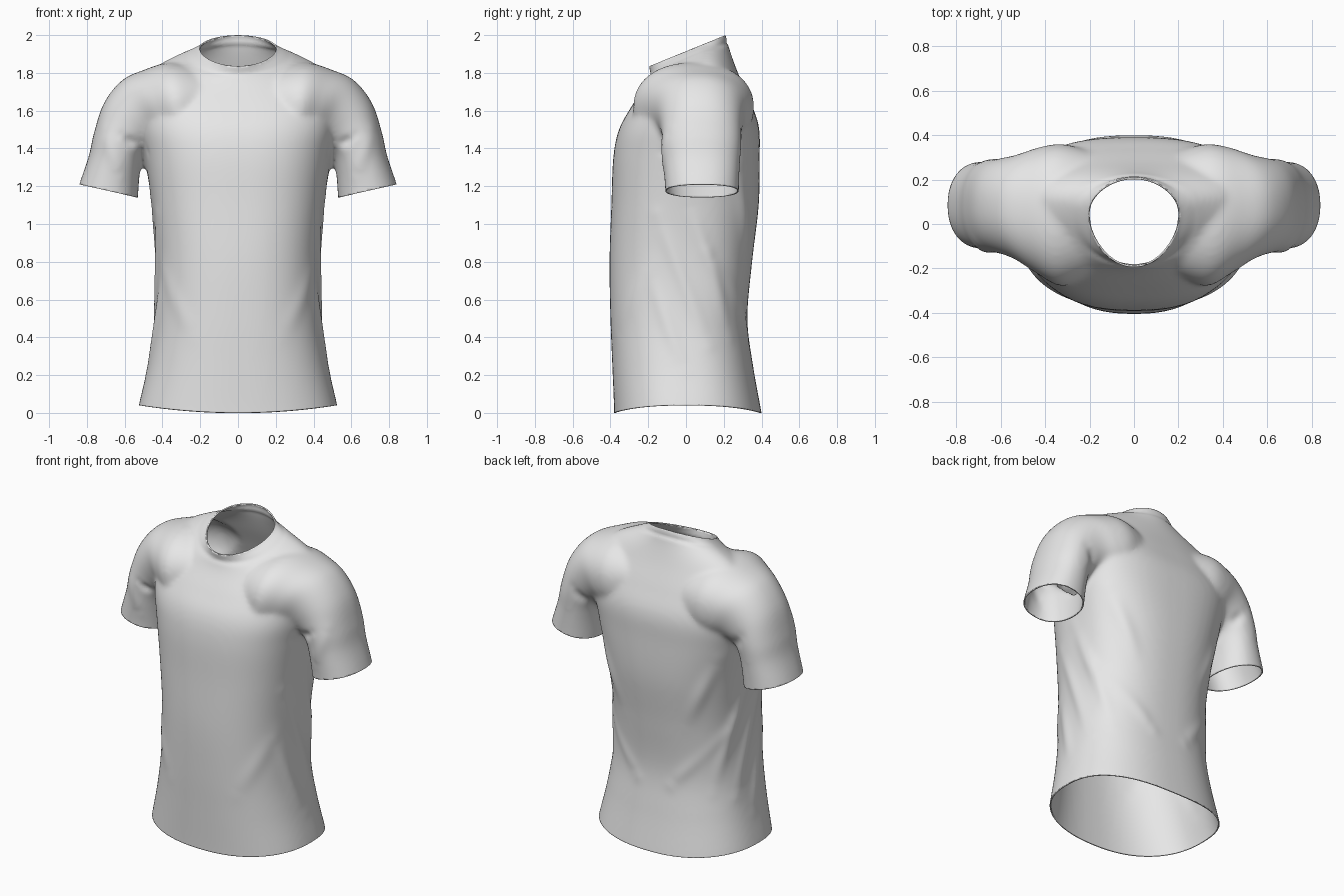
import bpy, bmesh, math
from mathutils import Vector

cube = bpy.data.objects.get("Cube")
if cube:
    bpy.data.objects.remove(cube, do_unlink=True)

fabric = bpy.data.materials.new("light_grey_fabric")
fabric.use_nodes = True
GREY = (0.8, 0.8, 0.8, 1)
fabric.diffuse_color = GREY
fabric.node_tree.nodes["Principled BSDF"].inputs["Base Color"].default_value = GREY


def spline(keys, steps):
    """Catmull-Rom interpolation through rows of section values."""
    rows = []
    for i in range(len(keys) - 1):
        a, b, c, d = (keys[max(0, min(len(keys) - 1, i + k))] for k in (-1, 0, 1, 2))
        for s in range(steps):
            t = s / steps
            rows.append([q + t * (r - p) / 2 + t * t * (p - 2.5 * q + 2 * r - w / 2)
                         + t ** 3 * (w - p + 3 * (q - r)) / 2
                         for p, q, r, w in zip(a, b, c, d)])
    return rows + [list(keys[-1])]


def power(v, n):
    return math.copysign(abs(v) ** (2 / n), v)


def torso_ring(row, t):
    zf, zb, yf, yb, ys, hx, lift, n = row
    c, s = power(math.cos(t), n), power(math.sin(t), n)
    y = ys + s * ((yb - ys) if s > 0 else (ys - yf))
    return (hx * c, y, zf + (zb - zf) * (y - yf) / (yb - yf) + lift * c * c)


def sleeve_ring(row, t):
    xo, zo, xi, zi, yf, yb = row
    c, s = power(math.cos(t), 2.2), power(math.sin(t), 2.2)
    return ((xo + xi) / 2 + c * (xo - xi) / 2, (yf + yb) / 2 + s * (yb - yf) / 2,
            (zo + zi) / 2 + c * (zo - zi) / 2)


def loft(bm, rows, ring, mirror=1, sides=72):
    loops = []
    for row in rows:
        pts = [ring(row, math.tau * k / sides) for k in range(sides)]
        loops.append([bm.verts.new((x * mirror, y, z)) for x, y, z in pts])
    faces = [bm.faces.new(loops[0]), bm.faces.new(loops[-1])]
    for a, b in zip(loops, loops[1:]):
        for k in range(sides):
            j = (k + 1) % sides
            faces.append(bm.faces.new((a[k], a[j], b[j], b[k])))
    bmesh.ops.recalc_face_normals(bm, faces=faces)


# Torso sections, hem to neck: front z, back z, front y, back y, side y, half width, side lift, squareness
TORSO = [
    (-.12, -.12, -.38, .42, 0, .54, 0, 2.4),
    (0, 0, -.38, .40, 0, .525, 0, 2.4),
    (.25, .25, -.39, .355, 0, .475, 0, 2.4),
    (.5, .5, -.4, .325, 0, .44, 0, 2.4),
    (.8, .8, -.405, .35, 0, .43, 0, 2.4),
    (1.1, 1.1, -.395, .385, .02, .455, 0, 2.5),
    (1.35, 1.35, -.385, .39, .07, .495, 0, 2.6),
    (1.5, 1.52, -.355, .385, .09, .53, .01, 2.6),
    (1.62, 1.66, -.29, .335, .1, .54, .04, 2.4),
    (1.73, 1.8, -.22, .275, .1, .44, .05, 2.1),
    (1.79, 1.91, -.195, .235, .08, .265, .05, 2),
    (1.835, 2, -.195, .21, .05, .19, .01, 2),
    (1.91, 2.09, -.225, .17, .02, .185, 0, 2),
]
# Sleeve sections, yoke to cuff: outer x z, inner x z, front y, back y
SLEEVE = [
    (.2, 1.83, .2, 1.4, -.24, .33),
    (.36, 1.855, .29, 1.38, -.28, .36),
    (.5, 1.815, .35, 1.38, -.225, .345),
    (.615, 1.76, .4, 1.39, -.165, .315),
    (.71, 1.64, .455, 1.39, -.135, .298),
    (.763, 1.48, .5, 1.36, -.13, .293),
    (.79, 1.36, .52, 1.27, -.12, .285),
    (.84, 1.21, .53, 1.14, -.11, .28),
    (.87, 1.09, .54, 1.02, -.11, .28),
]

bm = bmesh.new()
loft(bm, spline(TORSO, 6), torso_ring)
for side in (1, -1):
    loft(bm, spline(SLEEVE, 6), sleeve_ring, side)
mesh = bpy.data.meshes.new("t_shirt")
bm.to_mesh(mesh)
bm.free()
shirt = bpy.data.objects.new("t_shirt", mesh)
bpy.context.collection.objects.link(shirt)

# Fuse body and sleeves into one cloth surface
fuse = shirt.modifiers.new("fuse", 'REMESH')
fuse.mode, fuse.voxel_size = 'VOXEL', 0.013
relax = shirt.modifiers.new("relax", 'SMOOTH')
relax.factor, relax.iterations = 0.5, 14
deps = bpy.context.evaluated_depsgraph_get()
fused = bpy.data.meshes.new_from_object(shirt.evaluated_get(deps))
shirt.modifiers.clear()
shirt.data = fused
fused.name = "t_shirt"
bm = bmesh.new()
bm.from_mesh(fused)

# Keep only the outer shell
top = max(bm.verts, key=lambda v: v.co.z)
shell, queue = {top}, [top]
while queue:
    for e in queue.pop().link_edges:
        for v in e.verts:
            if v not in shell:
                shell.add(v)
                queue.append(v)
bmesh.ops.delete(bm, geom=[v for v in bm.verts if v not in shell], context='VERTS')


def cut(point, normal, keep=lambda c: True):
    faces = [f for f in bm.faces if keep(f.calc_center_median())]
    geom = set(faces)
    for f in faces:
        geom.update(f.edges)
        geom.update(f.verts)
    bmesh.ops.bisect_plane(bm, geom=list(geom), dist=1e-5, plane_co=point,
                           plane_no=normal, clear_outer=True)


# Open the hem, neck and cuffs
NECK, NECK_UP = Vector((0, .0075, 1.9175)), Vector((0, -.165, .405)).normalized()
cut((0, 0, 0), (0, 0, -1))
cut(NECK, NECK_UP)
for side in (1, -1):
    cut((side * .84, 0, 1.21), (side * .07, 0, -.31),
        lambda c: c.x * side > .5 and .9 < c.z < 1.3)

# Cloth folds, mirrored: start, end, width, height
FOLDS = [
    ((.45, .0, 1.15), (.38, .26, .4), .04, .014),
    ((.42, -.15, 1.05), (.44, .12, .35), .04, .012),
    ((.42, -.2, .75), (.46, 0, .2), .04, .01),
    ((.43, .12, .85), (.12, .33, .42), .04, .015),
    ((.4, .25, 1.3), (.24, .37, .8), .045, .012),
    ((.42, -.2, .8), (.25, -.38, .4), .05, .006),
    ((.49, -.13, 1.38), (.62, -.13, 1.47), .025, -.016),
    ((.5, .28, 1.38), (.6, .29, 1.5), .03, -.012),
    ((.7, -.08, 1.5), (.62, -.12, 1.25), .035, .008),
]


def fold_height(p):
    q = Vector((abs(p.x), p.y, p.z))
    total = 0
    for a, b, width, height in FOLDS:
        a, b = Vector(a), Vector(b)
        t = (q - a).dot(b - a) / (b - a).length_squared
        d = (q - a - (b - a) * max(0, min(1, t))).length
        if d < 4 * width:
            fade = math.sin(math.pi * max(.08, min(.92, t)))
            total += height * fade * math.exp(-(d / width) ** 2)
    return total


def collar_height(p):
    """Stitched groove under the collar band, fading away from the neck."""
    offset = p - NECK
    depth = offset.dot(NECK_UP)
    radius = (offset - NECK_UP * depth).length
    near = max(0, min(1, (.29 - radius) / .05))
    return -.006 * near * math.exp(-((depth + .038) / .013) ** 2)


bm.normal_update()
moves = [v.normal * (fold_height(v.co) + collar_height(v.co)) for v in bm.verts]
for v, move in zip(bm.verts, moves):
    v.co += move
    # hem rises toward the side seams
    v.co.z += .04 * (v.co.x / .52) ** 2 * max(0, 1 - max(0, v.co.z) / .4)
for f in bm.faces:
    f.smooth = True
bm.to_mesh(fused)
bm.free()
fused.materials.clear()
fused.materials.append(fabric)

# Thin cloth thickness
cloth = shirt.modifiers.new("cloth", 'SOLIDIFY')
cloth.thickness, cloth.offset = 0.008, -1

bpy.context.view_layer.objects.active = shirt
shirt.select_set(True)
bpy.ops.object.shade_smooth_by_angle(angle=math.radians(50))
